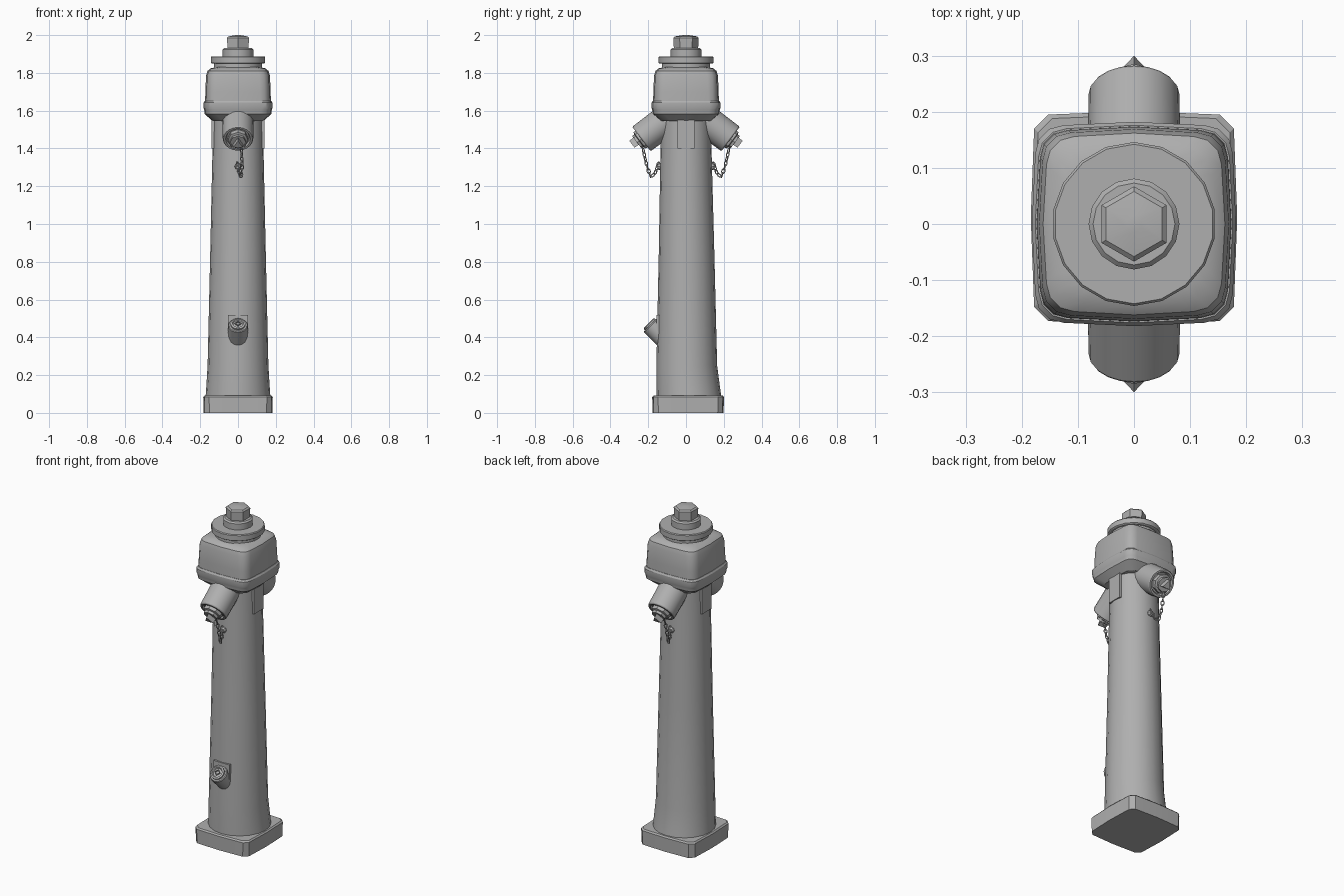
import bpy, bmesh, math
from mathutils import Vector as V, Matrix

if "Cube" in bpy.data.objects:
    bpy.data.objects.remove(bpy.data.objects["Cube"])

grey = bpy.data.materials.new("cast_grey")
grey.diffuse_color = (0.43, 0.43, 0.43, 1)
grey.use_nodes = True
grey.node_tree.nodes["Principled BSDF"].inputs["Base Color"].default_value = grey.diffuse_color


def finish(ob):
    ob.data.materials.clear()
    ob.data.materials.append(grey)
    bpy.ops.object.select_all(action='DESELECT')
    ob.select_set(True)
    bpy.context.view_layer.objects.active = ob
    bpy.ops.object.shade_smooth_by_angle(angle=math.radians(30))
    return ob


def from_bmesh(name, bm):
    bmesh.ops.recalc_face_normals(bm, faces=bm.faces)
    me = bpy.data.meshes.new(name)
    bm.to_mesh(me)
    bm.free()
    ob = bpy.data.objects.new(name, me)
    bpy.context.collection.objects.link(ob)
    return finish(ob)


def loft(name, rings):
    """Skin equal-length rings and cap both ends."""
    bm = bmesh.new()
    vs = [[bm.verts.new(p) for p in r] for r in rings]
    n = len(vs[0])
    for a, b in zip(vs, vs[1:]):
        for i in range(n):
            j = (i + 1) % n
            bm.faces.new((a[i], a[j], b[j], b[i]))
    bm.faces.new(vs[0])
    bm.faces.new(vs[-1])
    return from_bmesh(name, bm)


def circle(c, r, n, axis=V((0, 0, 1)), up=V((0, 1, 0))):
    side = axis.cross(up)
    return [c + r * (up * math.cos(t) + side * math.sin(t))
            for t in (2 * math.pi * i / n for i in range(n))]


def lathe(name, prof, n, origin=V((0, 0, 0)), axis=V((0, 0, 1)), up=V((0, 1, 0))):
    return loft(name, [circle(origin + axis * h, r, n, axis, up) for r, h in prof])


def rounded_square(half, corner, z, seg, cy=0.0, bulge=0.006, ry=None):
    """Square outline with round corners and slightly bowed sides."""
    pts = []
    hy = ry or half
    for k in range(4):
        sx, sy = ((1, 1), (-1, 1), (-1, -1), (1, -1))[k]
        for i in range(seg + 1):
            t = math.pi / 2 * (k + i / seg)
            pts.append(V((sx * (half - bulge - corner) + corner * math.cos(t),
                          cy + sy * (hy - bulge - corner) + corner * math.sin(t), z)))
        # bowed middle of the following side
        t = math.pi / 2 * (k + 1)
        pts.append(V((half * math.cos(t), cy + hy * math.sin(t), z)))
    return pts


def box(name, lo, hi):
    bm = bmesh.new()
    lo, hi = V(lo), V(hi)
    bmesh.ops.create_cube(bm, size=1, matrix=Matrix.Translation((lo + hi) / 2)
                          @ Matrix.Diagonal((*(hi - lo), 1)))
    return from_bmesh(name, bm)


# Foot plate
loft("foot_plate", [rounded_square(h, 0.025, z, 1, 0.011, 0.006, h + 0.006)
                    for h, z in ((0.182, 0), (0.184, 0.084), (0.177, 0.092))])

# Tapered column, flaring backward at the foot
loft("column", [circle(V((0, y, z)), r, 20) for r, y, z in
                ((0.172, 0.016, 0.08), (0.169, 0.013, 0.12), (0.161, 0.004, 0.25),
                 (0.147, 0.003, 0.85), (0.135, 0, 1.4), (0.133, 0, 1.6))])

# Square head with lip and domed top
loft("head_lip", [rounded_square(h, 0.05, z, 3) for h, z in
                  ((0.135, 1.545), (0.166, 1.573), (0.176, 1.582), (0.179, 1.604),
                   (0.182, 1.612), (0.182, 1.642), (0.176, 1.652))])
loft("head", [rounded_square(h, 0.05, z, 3) for h, z in
              ((0.174, 1.64), (0.173, 1.70), (0.169, 1.785), (0.162, 1.81),
               (0.145, 1.824), (0.115, 1.83))])

# Stacked top fittings
lathe("top_collar", [(0.128, 1.81), (0.128, 1.86)], 18)
lathe("top_disc", [(0.14, 1.849), (0.146, 1.853), (0.146, 1.883), (0.142, 1.888)], 18)
lathe("nut_seat", [(0.081, 1.88), (0.081, 1.924), (0.073, 1.932)], 16)
lathe("top_nut", [(0.064, 1.92), (0.067, 1.985), (0.058, 1.993), (0.015, 2.0)], 6)

# Flat ribs on the two flanks
for s, side in ((-1, "left"), (1, "right")):
    x = sorted((s * 0.08, s * 0.139))
    box(side + "_rib", (x[0], -0.045, 1.40), (x[1], 0.045, 1.57))


def chain(name, path, s):
    """Small links strung along a polyline, alternately turned."""
    links = []
    count = 0
    for a, b in zip(path, path[1:]):
        d = b - a
        steps = max(1, round(d.length / 0.021))
        for i in range(steps):
            c = a + d * ((i + 0.5) / steps)
            bpy.ops.mesh.primitive_torus_add(major_segments=10, minor_segments=5,
                                             major_radius=0.010, minor_radius=0.0032)
            ob = bpy.context.object
            q = d.to_track_quat('X', 'Z').to_matrix().to_4x4()
            turn = Matrix.Rotation(math.pi / 2 * (count % 2) + 0.4, 4, 'X')
            ob.data.transform(Matrix.Translation(c) @ q @ turn
                              @ Matrix.Diagonal((1.4, 0.85, 1, 1)))
            links.append(ob)
            count += 1
    bpy.ops.object.select_all(action='DESELECT')
    for ob in links:
        ob.select_set(True)
    bpy.context.view_layer.objects.active = links[0]
    bpy.ops.object.join()
    links[0].name = name
    finish(links[0])


# Outlets front and back: nozzle, plug, triangular nut, chain, eye
for s, side in ((-1, "front"), (1, "back")):
    axis = V((0, s * 0.8, -0.6))
    up = V((0, s * 0.6, 0.8))
    end = V((0, s * 0.236, 1.450))
    lathe(side + "_nozzle", [(0.084, -0.24), (0.081, -0.006), (0.077, 0),
                             (0.066, 0), (0.06, -0.012)], 20, end, axis, up)
    lathe(side + "_plug", [(0.054, -0.02), (0.054, 0.012), (0.042, 0.016),
                           (0.042, 0.03)], 8, end, axis, up)
    lathe(side + "_plug_nut", [(0.033, 0.02), (0.030, 0.057)], 3, end, axis, up)
    path = [V((-s * x, s * y, z)) for x, y, z in
            ((0.018, 0.228, 1.40), (0.022, 0.208, 1.31), (0.016, 0.188, 1.25),
             (0.006, 0.165, 1.265), (-0.004, 0.145, 1.325))]
    chain(side + "_chain", path, s)
    lathe(side + "_chain_eye", [(0.018, 0.12), (0.018, 0.144), (0.012, 0.152)], 8,
          V((0, 0, 1.305)), V((0, s, 0)), V((0, 0, 1)))

# Drain boss low on the front, pointing up and out, with a square socket
k = math.sqrt(0.5)
axis, up = V((0, -k, k)), V((0, k, k))
end = V((0, -0.188, 0.466))
lathe("drain_boss", [(0.052, -0.15), (0.052, -0.005), (0.048, 0)], 16, end, axis, up)
lathe("drain_cap", [(0.04, -0.01), (0.04, 0.01), (0.034, 0.013), (0.030, 0.013),
                    (0.026, 0.006)], 12, end, axis, up)
lathe("drain_socket", [(0.018, 0), (0.018, 0.014), (0.013, 0.014), (0.013, 0.002)],
      4, end, axis, up)
box("drain_backing", (-0.052, -0.157, 0.43), (0.052, -0.10, 0.517))
